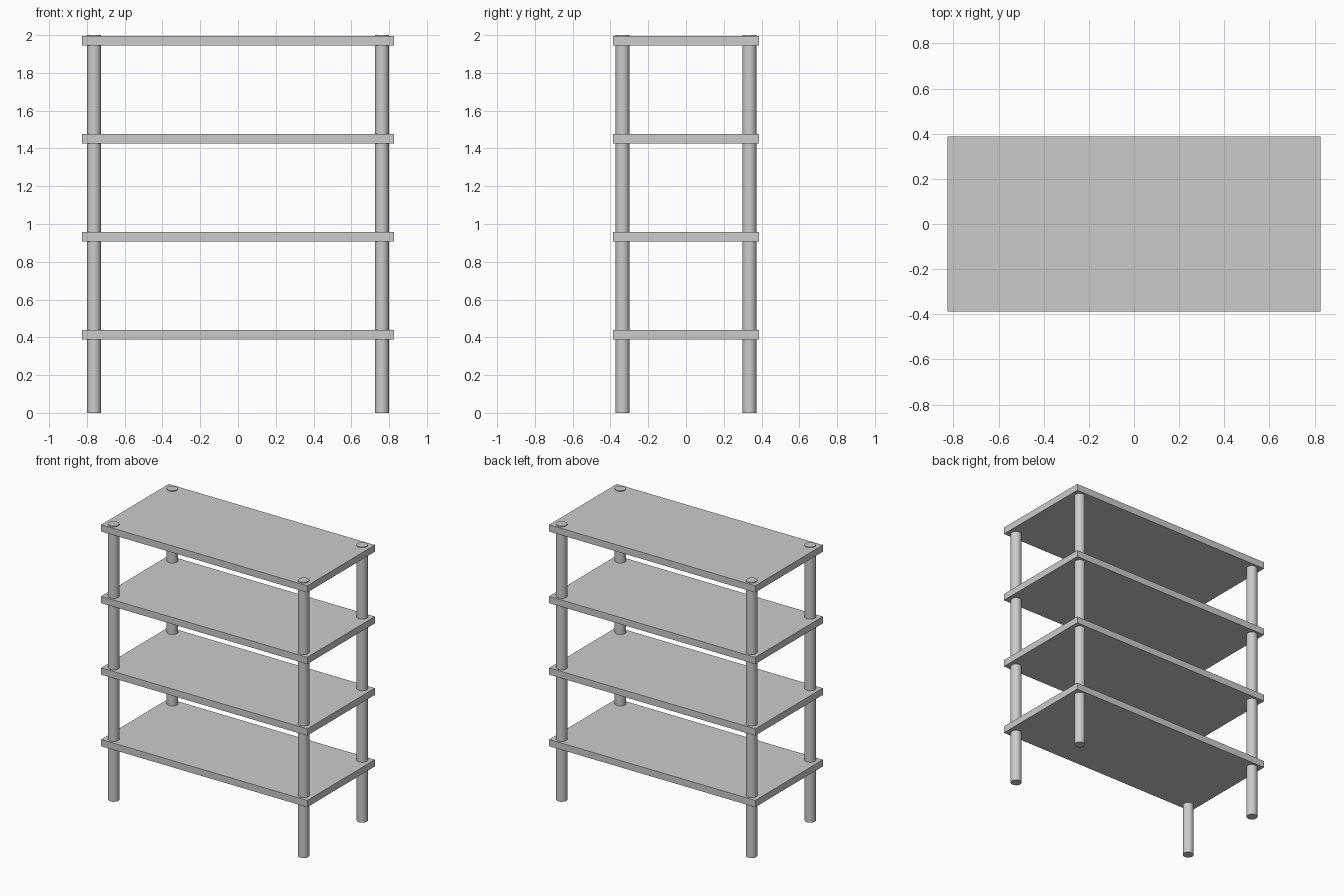
import bpy
import math

default = bpy.data.objects.get("Cube")
if default:
    bpy.data.objects.remove(default, do_unlink=True)

# Single grey finish
GREY = (0.6, 0.6, 0.6, 1.0)
grey = bpy.data.materials.new("plain_grey")
grey.use_nodes = True
grey.diffuse_color = GREY
grey.node_tree.nodes["Principled BSDF"].inputs["Base Color"].default_value = GREY

HEIGHT = 2.0
SHELF_SIZE = (1.654, 0.774, 0.049)
TOP_SHELF_Z = 1.97
SHELF_SPACING = 0.519
POST_X, POST_Y, POST_RADIUS = 0.762, 0.336, 0.037


def finish(name):
    obj = bpy.context.object
    obj.name = obj.data.name = name
    obj.data.materials.append(grey)
    return obj


# Four evenly spaced shelf boards
for level in range(4):
    z = TOP_SHELF_Z - (3 - level) * SHELF_SPACING
    bpy.ops.mesh.primitive_cube_add(size=1, location=(0, 0, z))
    bpy.context.object.scale = SHELF_SIZE
    bpy.ops.object.transform_apply(location=False, rotation=False, scale=True)
    finish(f"shelf_{level + 1}")

# Round corner posts, ending just proud of the top board
for side, sx in (("left", 1), ("right", -1)):
    for end, sy in (("front", -1), ("back", 1)):
        bpy.ops.mesh.primitive_cylinder_add(
            vertices=32, radius=POST_RADIUS, depth=HEIGHT,
            location=(sx * POST_X, sy * POST_Y, HEIGHT / 2))
        finish(f"{end}_{side}_post")
        bpy.ops.object.shade_smooth_by_angle(angle=math.radians(30))
